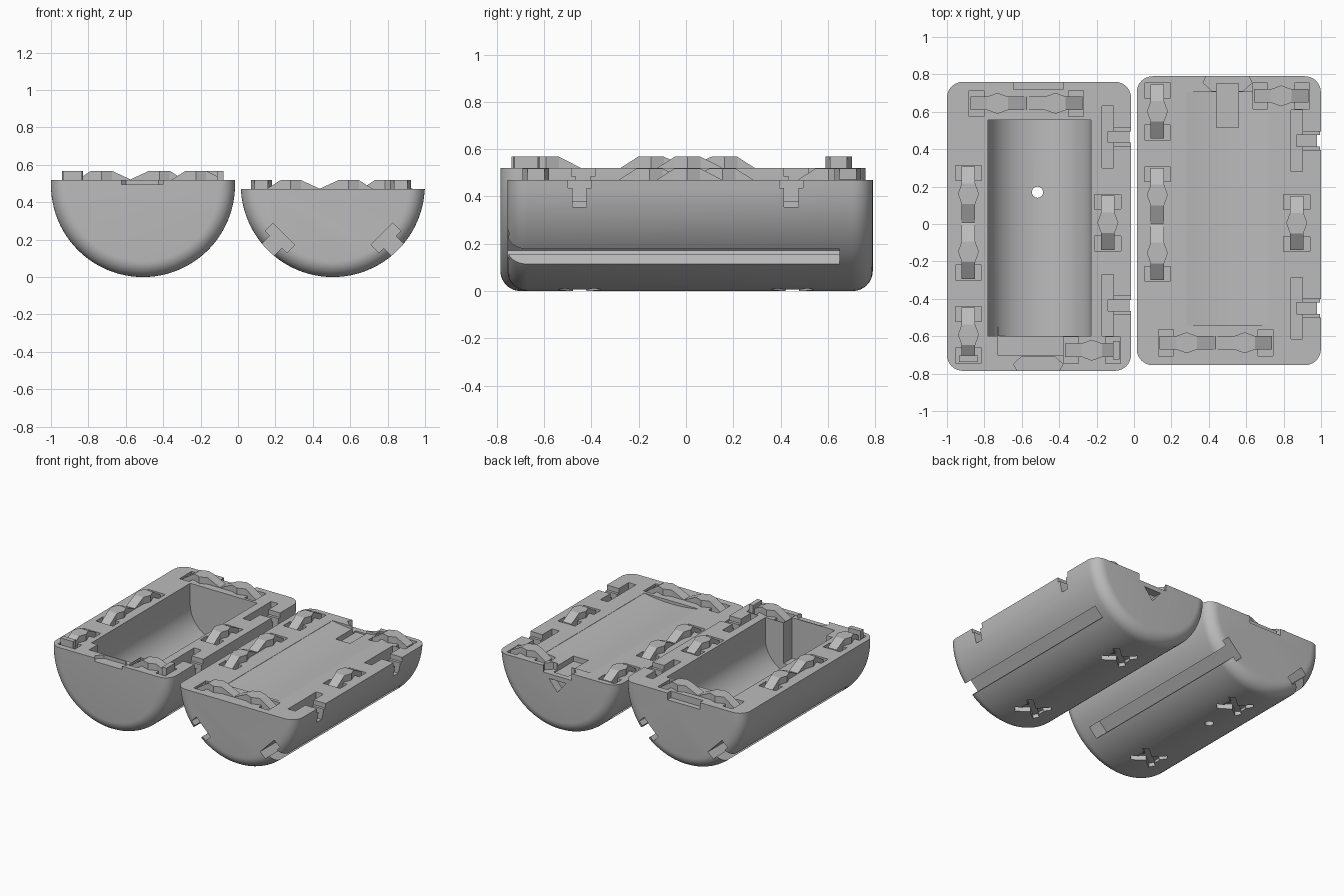
import bpy, bmesh, math
from mathutils import Matrix, Vector

if "Cube" in bpy.data.objects:
    bpy.data.objects.remove(bpy.data.objects["Cube"])

grey = bpy.data.materials.new("matte_grey")
grey.diffuse_color = (0.5, 0.5, 0.5, 1)
grey.use_nodes = True
grey.node_tree.nodes["Principled BSDF"].inputs["Base Color"].default_value = grey.diffuse_color
R, CZ, FIL = 0.492, 0.492, 0.085


def loft(name, rings):
    """Closed solid through rings of points that all have the same length."""
    bm = bmesh.new()
    vs = [[bm.verts.new(p) for p in r] for r in rings]
    n = len(rings[0])
    for a, b in zip(vs, vs[1:]):
        for i in range(n):
            j = (i + 1) % n
            bm.faces.new((a[i], a[j], b[j], b[i]))
    bm.faces.new(vs[0])
    bm.faces.new(vs[-1])
    bmesh.ops.recalc_face_normals(bm, faces=bm.faces)
    me = bpy.data.meshes.new(name)
    bm.to_mesh(me)
    bm.free()
    me.materials.append(grey)
    ob = bpy.data.objects.new(name, me)
    bpy.context.collection.objects.link(ob)
    return ob


def box(x0, x1, y0, y1, z0, z1, m=Matrix()):
    pts = [(x0, y0), (x1, y0), (x1, y1), (x0, y1)]
    return loft("cutter", [[m @ Vector((x, y, z)) for x, y in pts] for z in (z0, z1)])


def prism_z(pts, z0, z1):
    return loft("cutter", [[(x, y, z) for x, y in pts] for z in (z0, z1)])


def prism_y(pts, y0, y1):
    return loft("cutter", [[(x, y, z) for x, z in pts] for y in (y0, y1)])


def cut(body, cutter):
    bpy.context.view_layer.objects.active = body
    mod = body.modifiers.new("cut", 'BOOLEAN')
    mod.operation, mod.solver, mod.object = 'DIFFERENCE', 'EXACT', cutter
    bpy.ops.object.modifier_apply(modifier=mod.name)
    bpy.data.objects.remove(cutter)


def hull(name, cx, y0, y1, top):
    """Half cylinder with a flat top and rounded end edges."""
    def ring(y, d):
        n, r = 48, R - d
        pts = [(cx - r * math.cos(math.pi * i / n),
                min(top, CZ - r * math.sin(math.pi * i / n))) for i in range(n + 1)]
        if top > CZ:
            pts = [(cx - r, top)] + pts + [(cx + r, top)]
        return [(x, y, z) for x, z in pts]
    arc = [(FIL * (1 - math.cos(a)), FIL * (1 - math.sin(a)))
           for a in (math.pi / 2 * k / 8 for k in range(9))]
    return loft(name, [ring(y0 + s, d) for s, d in arc] +
                [ring(y1 - s, d) for s, d in reversed(arc)])


def latch(body, x, y, top, double=False, along_x=False, post=0):
    """Sloped ridge with a pocket at each end."""
    m = Matrix.Translation((x, y, top))
    if along_x:
        m = m @ Matrix.Rotation(-math.pi / 2, 4, 'Z')
    half = 0.306 if double else 0.152
    for s in (-1, 1):
        a, b = sorted((s * half, s * (half - 0.08)))
        cut(body, box(-0.07, 0.07, a, b, -0.06, 0.1, m))
    hump = [(-0.145, 0.036, -0.01), (-0.055, 0.036, 0.048), (0, 0.056, 0.048),
            (0.055, 0.036, 0.048), (0.145, 0.036, 0.002)]
    st = hump
    if double:
        st = [(t - 0.155, w, z) for t, w, z in hump[:4]] + [(0, 0.036, 0.002)] + \
             [(0.155 - t, w, z) for t, w, z in reversed(hump[:4])]
    loft("latch_ridge", [[m @ Vector(p) for p in
                          ((-w, t, -0.075), (w, t, -0.075), (w, t, z), (-w, t, z))]
                         for t, w, z in st])
    if post:
        a, b = sorted((post * (half - 0.005), post * (half - 0.04)))
        box(-0.05, 0.05, a, b, -0.075, 0.048, m).name = "latch_post"


def clip_slot(body, x, y, top):
    """Side pocket with a stepped slot opening to the outside."""
    cut(body, box(x - 0.03, x + 0.03, y - 0.165, y + 0.165, top - 0.09, 1))
    cut(body, box(x, x + 0.3, y - 0.03, y + 0.03, top - 0.115, 1))
    cut(body, box(x + 0.01, x + 0.3, y - 0.05, y + 0.05, top - 0.035, 1))


def rail_grooves(body, cx, y0, y1):
    """T-shaped grooves on both lower flanks."""
    w, n, a, b, c = 0.082, 0.045, 0.37, 0.43, 0.56
    tee = [(a, -w), (b, -w), (b, -n), (c, -n), (c, n), (b, n), (b, w), (a, w)]
    for side in (-1, 1):
        k = math.sqrt(0.5)
        cut(body, prism_y([(cx + side * k * (r + t), CZ - k * (r - t)) for r, t in tee], y0, y1))


def foot_cross(body, cx, y):
    """Cross-shaped recess on the underside."""
    m = Matrix.Translation((cx, y, 0))
    for ang in (-40, 40):
        cut(body, box(-0.12, 0.12, -0.022, 0.022, -0.1, 0.036,
                      m @ Matrix.Rotation(math.radians(ang), 4, 'Z')))
    cut(body, box(-0.075, 0.075, -0.027, 0.027, -0.1, 0.025, m))


# deep half
LT, LX = 0.52, -0.508
deep = hull("deep_half", LX, -0.785, 0.76, LT)
bowl = [(-0.505 - 0.275 * math.cos(math.pi * i / 24), 0.36 - 0.23 * math.sin(math.pi * i / 24))
        for i in range(25)]
cut(deep, prism_y([(-0.78, 0.8)] + bowl + [(-0.23, 0.8)], -0.6, 0.555))
cut(deep, box(-0.73, -0.38, -0.70, -0.55, 0.22, 0.8))
cut(deep, prism_z([(-0.516 + 0.03 * math.cos(i * math.pi / 12),
                    0.17 + 0.03 * math.sin(i * math.pi / 12)) for i in range(24)], -0.1, 0.3))
cut(deep, prism_z([(-0.645, -0.75), (-0.60, -0.708), (-0.425, -0.708), (-0.38, -0.75),
                   (-0.42, -0.82), (-0.60, -0.82)], LT - 0.025, 0.8))
cut(deep, box(-0.645, -0.38, 0.72, 0.9, LT - 0.05, 0.8))
rail_grooves(deep, LX, -0.62, 0.9)
for y in (-0.435, 0.465):
    clip_slot(deep, -0.14, y, LT)
latch(deep, -0.885, 0.007, LT, double=True)
latch(deep, -0.885, -0.592, LT, post=-1)
latch(deep, -0.14, 0.007, LT)
latch(deep, -0.575, 0.645, LT, double=True, along_x=True)
latch(deep, -0.225, -0.675, LT, along_x=True, post=1)

# shallow half
RT, RX = 0.47, 0.507
lid = hull("shallow_half", RX, -0.755, 0.79, RT)
dish = [(0.5 + 0.22 * i / 8, RT - 0.02 * (1 - (i / 8) ** 2) - 0.002) for i in range(-8, 9)]
cut(lid, prism_y([(0.28, 0.7)] + dish + [(0.72, 0.7)], -0.54, 0.705))
cut(lid, box(0.44, 0.56, 0.515, 0.75, RT - 0.06, 0.8))
cut(lid, prism_z([(0.37, 0.755), (0.415, 0.712), (0.585, 0.712), (0.63, 0.755),
                  (0.59, 0.85), (0.41, 0.85)], RT - 0.05, 0.8))
cut(lid, prism_y([(0.43, 0.385), (0.57, 0.385), (0.5, 0.30)], 0.73, 0.9))
rail_grooves(lid, RX, -0.9, 0.65)
for y in (-0.45, 0.445):
    clip_slot(lid, 0.87, y, RT)
latch(lid, 0.125, 0.0, RT, double=True)
latch(lid, 0.125, 0.602, RT)
latch(lid, 0.87, 0.005, RT)
latch(lid, 0.787, 0.685, RT, along_x=True)
latch(lid, 0.437, -0.635, RT, double=True, along_x=True)

for y in (-0.45, 0.45):
    foot_cross(deep, LX, y)
    foot_cross(lid, RX, y)

# smooth the round hulls, keep edges crisp
for ob in (deep, lid):
    bpy.ops.object.select_all(action='DESELECT')
    ob.select_set(True)
    bpy.context.view_layer.objects.active = ob
    bpy.ops.object.shade_smooth_by_angle(angle=math.radians(25))
